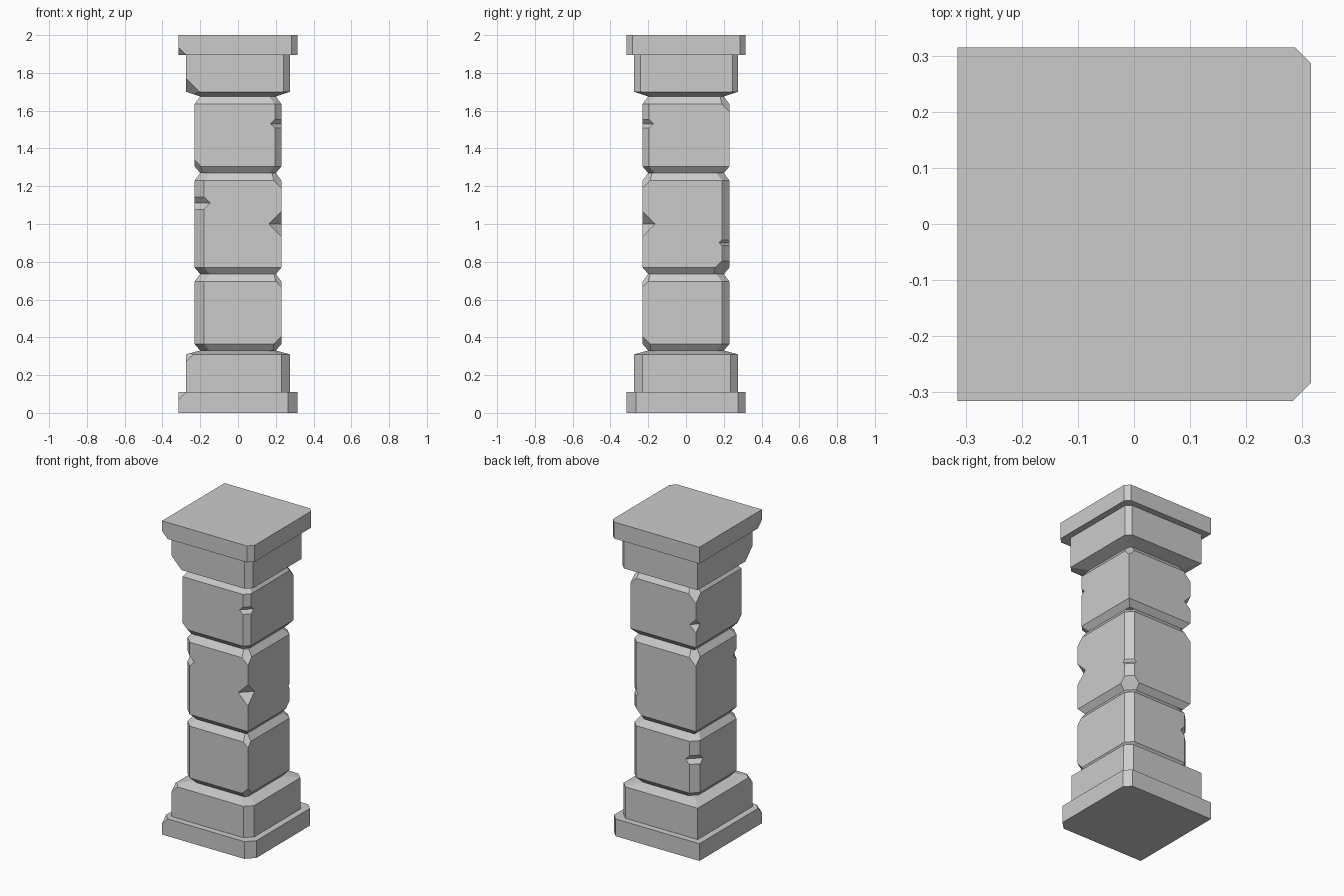
import bpy, bmesh
from mathutils import Vector

if "Cube" in bpy.data.objects:
    bpy.data.objects.remove(bpy.data.objects["Cube"])

stone = bpy.data.materials.new("grey stone")
stone.diffuse_color = (0.6, 0.6, 0.6, 1)
stone.use_nodes = True
stone.node_tree.nodes["Principled BSDF"].inputs["Base Color"].default_value = stone.diffuse_color

# corner names -> x/y signs, in counter-clockwise order
CORNERS = {"FL": (-1, -1), "FR": (1, -1), "BR": (1, 1), "BL": (-1, 1)}


def outline(half, chamfers):
    """Square outline with optional chamfered corners."""
    pts = []
    for i, (name, (sx, sy)) in enumerate(CORNERS.items()):
        c = chamfers.get(name, 0)
        if c:
            a = (sx * (half - c), sy * half)
            b = (sx * half, sy * (half - c))
            pts += [b, a] if i % 2 == 0 else [a, b]
        else:
            pts.append((sx * half, sy * half))
    return pts


def make_object(name, bm):
    bmesh.ops.recalc_face_normals(bm, faces=bm.faces[:])
    me = bpy.data.meshes.new(name)
    bm.to_mesh(me)
    bm.free()
    me.materials.append(stone)
    ob = bpy.data.objects.new(name, me)
    bpy.context.collection.objects.link(ob)
    return ob


def notch_cutter(corner, half, z, r):
    """Octahedron centred on a vertical block edge."""
    sx, sy = CORNERS[corner]
    c = Vector((sx * (half + 0.001), sy * (half + 0.001), z))
    bm = bmesh.new()
    for axis in range(3):
        for s in (-1, 1):
            d = Vector((0, 0, 0))
            d[axis] = s * r
            bm.verts.new(c + d)
    bmesh.ops.convex_hull(bm, input=bm.verts[:])
    return make_object("notch_cutter", bm)


def block(name, rings, chamfers={}, chops=(), notches=()):
    """rings: (z, half width); chops: (corner, z of edge, +1 top / -1 bottom, size);
    notches: (corner, z, size)."""
    bm = bmesh.new()
    loops = [[bm.verts.new((x, y, z)) for x, y in outline(h, chamfers)] for z, h in rings]
    n = len(loops[0])
    for lo, hi in zip(loops, loops[1:]):
        for i in range(n):
            j = (i + 1) % n
            bm.faces.new((lo[i], lo[j], hi[j], hi[i]))
    bm.faces.new(loops[0][::-1])
    bm.faces.new(loops[-1])
    half = max(h for z, h in rings)

    # broken-off corners
    for corner, z, up, size in chops:
        sx, sy = CORNERS[corner]
        cut = bmesh.ops.bisect_plane(
            bm, geom=bm.verts[:] + bm.edges[:] + bm.faces[:],
            plane_co=(sx * half, sy * half, z - up * size),
            plane_no=(sx, sy, up), clear_outer=True)
        edges = [e for e in bm.edges if e.is_boundary]
        bmesh.ops.holes_fill(bm, edges=edges, sides=0)
    ob = make_object(name, bm)

    # wedge-shaped nicks along the edges
    for corner, z, r in notches:
        cutter = notch_cutter(corner, half, z, r)
        mod = ob.modifiers.new("nick", 'BOOLEAN')
        mod.operation, mod.solver, mod.object = 'DIFFERENCE', 'EXACT', cutter
        dg = bpy.context.evaluated_depsgraph_get()
        me = bpy.data.meshes.new_from_object(ob.evaluated_get(dg))
        ob.modifiers.clear()
        ob.data = me
        bpy.data.objects.remove(cutter)
    return ob


def drum(name, z0, z1, **kw):
    """Shaft block with bevelled top and bottom rims."""
    return block(name, [(z0, 0.2), (z0 + 0.035, 0.23), (z1 - 0.04, 0.23), (z1, 0.2)], **kw)


# base
block("base_plinth", [(0, 0.315), (0.11, 0.315)],
      {"FR": 0.05, "BR": 0.04}, [("FL", 0.11, 1, 0.04)])
block("base_block", [(0.11, 0.275), (0.31, 0.275), (0.33, 0.2)],
      {"FR": 0.045, "BR": 0.04}, [("FL", 0.31, 1, 0.04)])

# shaft
drum("lower_shaft_block", 0.33, 0.735,
     chamfers={"FL": 0.05, "BR": 0.04, "BL": 0.045},
     chops=[("FR", 0.70, 1, 0.035), ("FR", 0.37, -1, 0.035)],
     notches=[("BL", 0.575, 0.075)])
drum("middle_shaft_block", 0.735, 1.27,
     chamfers={"FL": 0.05, "BR": 0.04},
     chops=[("FR", 1.23, 1, 0.04), ("BL", 1.23, 1, 0.045), ("BR", 0.77, -1, 0.075)],
     notches=[("FL", 1.11, 0.085), ("FR", 1.0, 0.07), ("BR", 0.90, 0.057)])
drum("upper_shaft_block", 1.27, 1.675,
     chamfers={"FR": 0.035},
     chops=[("BR", 1.635, 1, 0.04), ("BL", 1.635, 1, 0.05), ("FL", 1.305, -1, 0.035)],
     notches=[("FR", 1.53, 0.06), ("BL", 1.44, 0.045)])

# capital
block("capital_block", [(1.675, 0.2), (1.70, 0.275), (1.895, 0.275)],
      {"FR": 0.035, "BR": 0.03}, [("FL", 1.70, -1, 0.07)])
block("capital_slab", [(1.895, 0.315), (2.0, 0.315)],
      {"FR": 0.032, "BR": 0.028}, [("FL", 1.895, -1, 0.04)])
